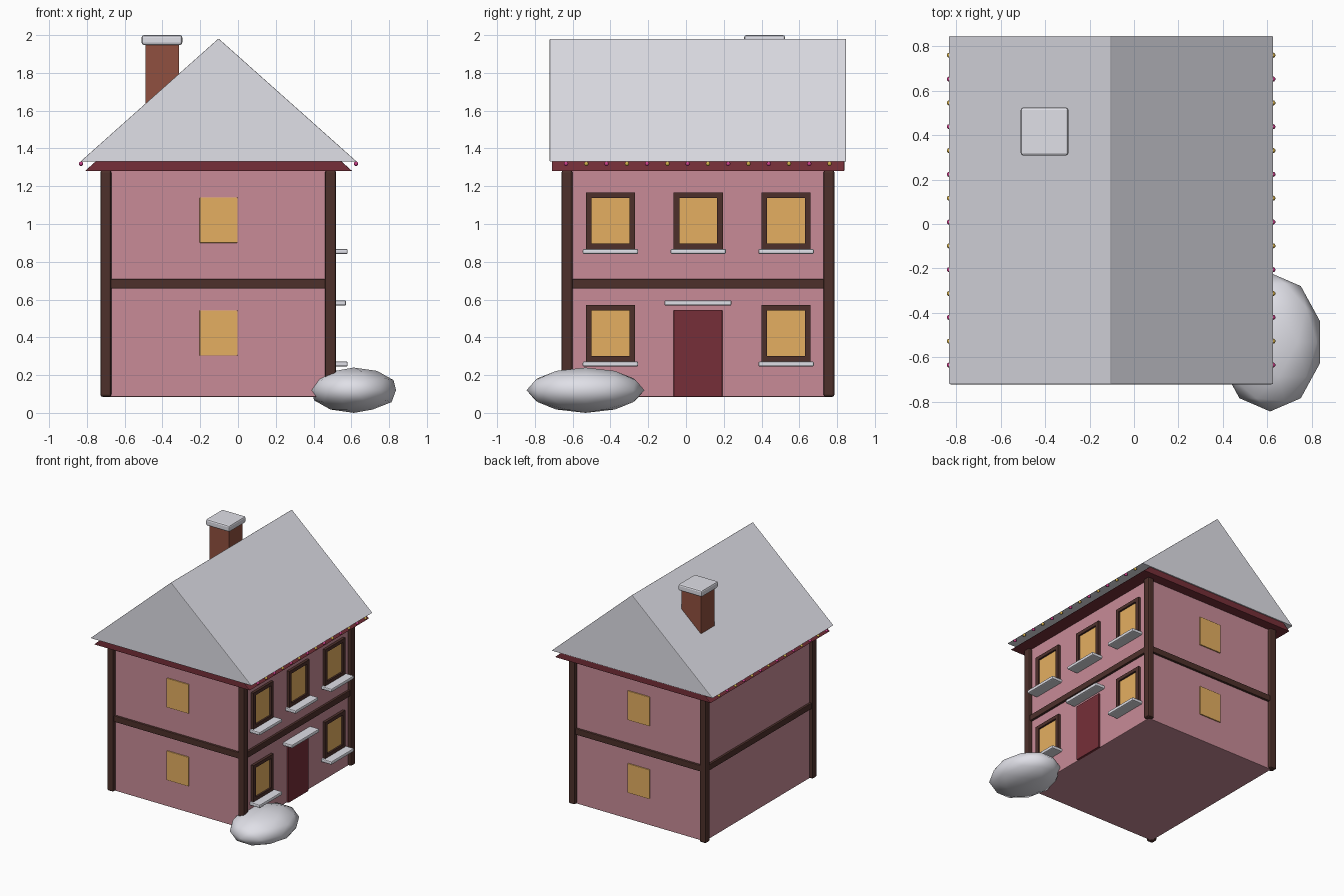
import bpy, bmesh, math

if "Cube" in bpy.data.objects:
    bpy.data.objects.remove(bpy.data.objects["Cube"])

def mat(name, rgb):
    m = bpy.data.materials.new(name)
    m.diffuse_color = (*rgb, 1)
    m.use_nodes = True
    m.node_tree.nodes["Principled BSDF"].inputs["Base Color"].default_value = m.diffuse_color
    return m

PINK = mat("pink plaster", (0.58, 0.26, 0.31))
SNOW = mat("snow", (0.76, 0.76, 0.82))
WOOD = mat("dark wood", (0.075, 0.03, 0.024))
GLOW = mat("lit window", (0.78, 0.43, 0.12))
RED = mat("dark red", (0.18, 0.028, 0.04))
BRICK = mat("brick", (0.28, 0.08, 0.05))
MAGENTA = mat("magenta bulb", (0.60, 0.05, 0.25))
YELLOW = mat("yellow bulb", (0.65, 0.42, 0.07))

def finish(name, bm, material, bevel=0.0):
    me = bpy.data.meshes.new(name)
    bmesh.ops.recalc_face_normals(bm, faces=bm.faces)
    bm.to_mesh(me)
    bm.free()
    me.materials.append(material)
    ob = bpy.data.objects.new(name, me)
    bpy.context.collection.objects.link(ob)
    if bevel:
        mod = ob.modifiers.new("soft edge", 'BEVEL')
        mod.width, mod.segments = bevel, 2
    return ob

def box(name, x, y, z, material, bevel=0.0):
    """Box from (min, max) pairs."""
    bm = bmesh.new()
    bmesh.ops.create_cube(bm, size=1)
    for v in bm.verts:
        v.co = [r[0] if c < 0 else r[1] for c, r in zip(v.co, (x, y, z))]
    return finish(name, bm, material, bevel)

def gable(name, half, y0, y1, z0, z1, material):
    """Triangular prism along y."""
    bm = bmesh.new()
    tri = [bm.verts.new((CX + dx, y0, z)) for dx, z in ((-half, z0), (half, z0), (0, z1))]
    f = bm.faces.new(tri)
    new = bmesh.ops.extrude_face_region(bm, geom=[f])["geom"]
    for v in new:
        if isinstance(v, bmesh.types.BMVert):
            v.co.y = y1
    return finish(name, bm, material, 0.004)

CX, CY = -0.103, 0.065
X0, X1, Y0, Y1 = -0.70, 0.49, -0.63, 0.757
Z0, Z1 = 0.085, 1.285

# walls, corner posts and the beam between storeys
box("walls", (X0, X1), (Y0, Y1), (Z0, Z1), PINK, 0.005)
for x in (X0, X1):
    for y in (Y0, Y1):
        box("corner_post", (x - 0.029, x + 0.029), (y - 0.029, y + 0.029), (Z0, Z1), WOOD, 0.012)
for x in (X0, X1):
    box("side_beam", (x - 0.018, x + 0.018), (Y0, Y1), (0.658, 0.708), WOOD, 0.005)
for y in (Y0, Y1):
    box("end_beam", (X0, X1), (y - 0.018, y + 0.018), (0.658, 0.708), WOOD, 0.005)

# roof with thick snow on top
gable("roof", 0.708, -0.71, 0.838, 1.28, 1.91, RED)
gable("roof_snow", 0.732, -0.722, 0.847, 1.33, 1.982, SNOW)

# chimney
box("chimney", (-0.49, -0.312), (0.328, 0.506), (1.40, 1.955), BRICK, 0.004)
box("chimney_snow", (-0.51, -0.295), (0.308, 0.525), (1.948, 2.0), SNOW, 0.012)

# plain windows on both gable ends
for z in (0.303, 0.90):
    for y in (Y0, Y1):
        box("end_window", (-0.203, -0.003), (y - 0.009, y + 0.009), (z, z + 0.24), GLOW, 0.003)

# framed windows with snowy sills on the door side
def framed_window(y, z):
    yl, yr, zb, zt = y - 0.13, y + 0.13, z - 0.03, z + 0.268
    x = (X1 - 0.01, X1 + 0.022)
    for a in (yl, yr - 0.03):
        box("window_jamb", x, (a, a + 0.03), (zb, zt), WOOD)
    for b in (zb, zt - 0.028):
        box("window_rail", x, (yl + 0.03, yr - 0.03), (b, b + 0.028), WOOD)
    box("window_pane", (X1 - 0.001, X1 + 0.008), (yl + 0.03, yr - 0.03), (zb + 0.028, zt - 0.028), GLOW)
    box("window_sill", (X1 - 0.01, 0.581), (y - 0.147, y + 0.147), (zb - 0.027, zb), SNOW, 0.008)

for y, z in ((-0.40, 0.302), (0.53, 0.302), (-0.40, 0.898), (CY, 0.898), (0.53, 0.898)):
    framed_window(y, z)

# door and its snowy lintel
box("door", (X1 - 0.01, X1 + 0.015), (-0.065, 0.192), (Z0, 0.545), RED, 0.003)
box("door_lintel", (X1 - 0.01, 0.572), (-0.114, 0.241), (0.568, 0.596), SNOW, 0.008)

# snow mound at the corner
bm = bmesh.new()
bmesh.ops.create_icosphere(bm, subdivisions=2, radius=1)
for v in bm.verts:
    v.co = (0.613 + v.co.x * 0.235, -0.532 + v.co.y * 0.312, 0.12 + v.co.z * 0.12)
for f in bm.faces:
    f.smooth = True
finish("snow_mound", bm, SNOW)

# string of alternating bulbs along both eaves
for x in (CX - 0.728, CX + 0.728):
    for i in range(14):
        bm = bmesh.new()
        bmesh.ops.create_icosphere(bm, subdivisions=2, radius=0.012)
        bmesh.ops.translate(bm, verts=bm.verts, vec=(x, -0.635 + i * 0.1073, 1.319))
        for f in bm.faces:
            f.smooth = True
        finish("bulb", bm, YELLOW if i % 2 else MAGENTA)
